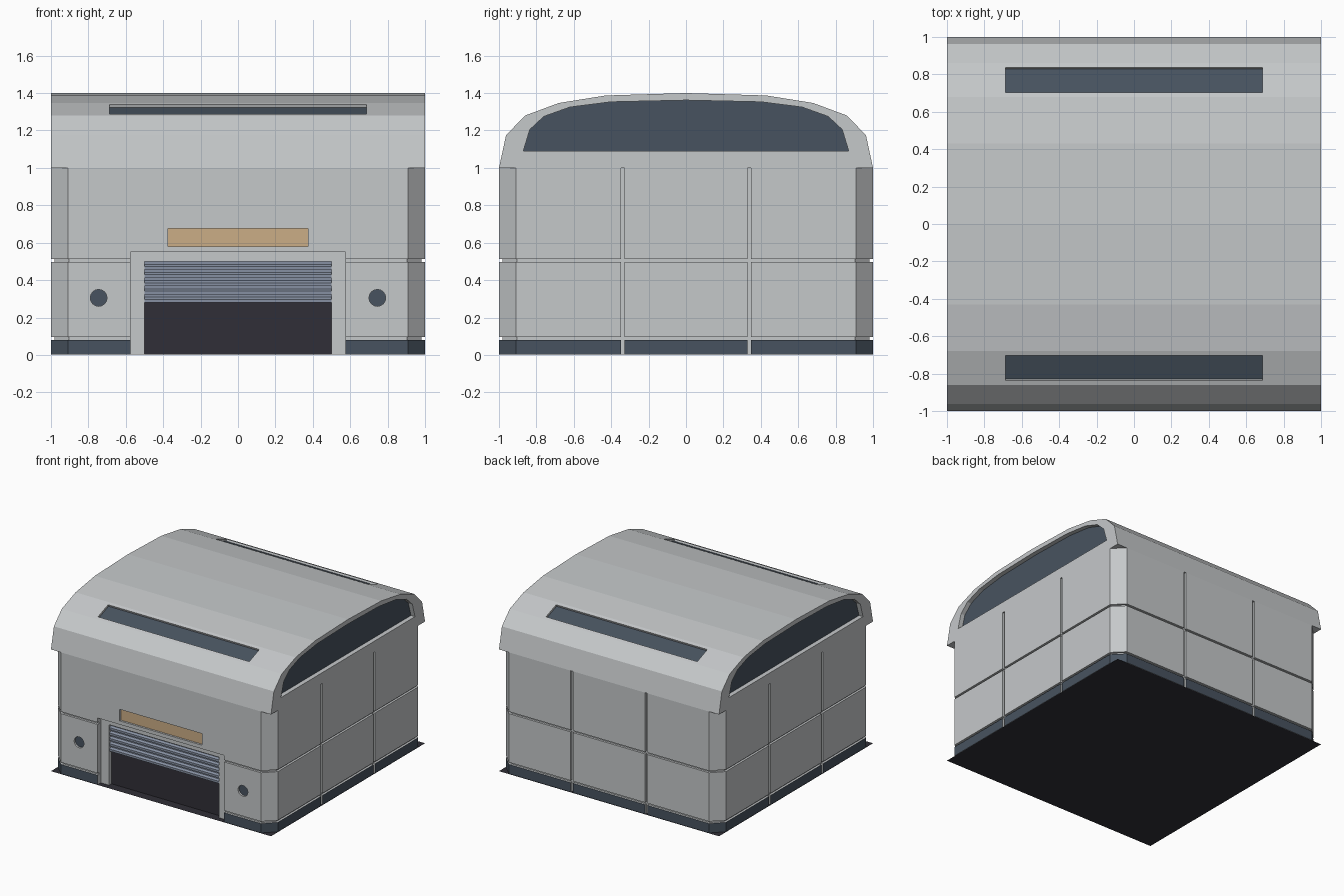
import bpy, bmesh, math
from mathutils import Matrix, Vector

if "Cube" in bpy.data.objects:
    bpy.data.objects.remove(bpy.data.objects["Cube"], do_unlink=True)


def material(name, rgb):
    m = bpy.data.materials.new(name)
    m.use_nodes = True
    m.diffuse_color = (*rgb, 1)
    m.node_tree.nodes["Principled BSDF"].inputs["Base Color"].default_value = (*rgb, 1)
    return m


PALE = material("pale grey panel", (0.56, 0.58, 0.59))
SLATE = material("slate blue", (0.064, 0.086, 0.115))
STEEL = material("steel blue shutter", (0.24, 0.28, 0.36))
DARK = material("near black", (0.03, 0.028, 0.038))
AMBER = material("dull amber", (0.60, 0.42, 0.24))


def finish(name, bm, *mats):
    bmesh.ops.recalc_face_normals(bm, faces=bm.faces)
    me = bpy.data.meshes.new(name)
    bm.to_mesh(me)
    bm.free()
    for m in mats:
        me.materials.append(m)
    ob = bpy.data.objects.new(name, me)
    bpy.context.scene.collection.objects.link(ob)
    return ob


def prism(name, pts, axis, a, b, mat):
    """Extrude a 2D outline along x or y."""
    bm = bmesh.new()
    place = (lambda p, d: (d, p[0], p[1])) if axis == "x" else (lambda p, d: (p[0], d, p[1]))
    lo = [bm.verts.new(place(p, a)) for p in pts]
    hi = [bm.verts.new(place(p, b)) for p in pts]
    bm.faces.new(lo)
    bm.faces.new(hi)
    n = len(pts)
    for i in range(n):
        j = (i + 1) % n
        bm.faces.new((lo[i], lo[j], hi[j], hi[i]))
    return finish(name, bm, mat)


def rect(u, v0, v1):
    return [(-u, v0), (u, v0), (u, v1), (-u, v1)]


def box(name, centre, size, mat, tilt=0):
    bm = bmesh.new()
    bmesh.ops.create_cube(bm, size=1, matrix=Matrix.Translation(centre)
                          @ Matrix.Rotation(tilt, 4, "X")
                          @ Matrix.Diagonal((*size, 1)))
    return finish(name, bm, mat)


def cut(target, cutters):
    """Subtract each cutter, bake the result and remove the cutters."""
    for c in cutters:
        c.hide_render = True
        mod = target.modifiers.new("cut", "BOOLEAN")
        mod.operation, mod.solver, mod.object = "DIFFERENCE", "EXACT", c
    bpy.context.view_layer.update()
    dg = bpy.context.evaluated_depsgraph_get()
    me = bpy.data.meshes.new_from_object(target.evaluated_get(dg))
    target.modifiers.clear()
    target.data = me
    for c in cutters:
        bpy.data.objects.remove(c, do_unlink=True)


def mirrored(half):
    return half + [(-u, v) for u, v in reversed(half) if u != 0]


# Walls: chamfered square lofted upward, with pinched horizontal grooves
CH, G = 0.09, 0.018


def octagon(inset):
    h, c = 1 - inset, 1 - CH - inset * 0.41
    return [(c, -h), (h, -c), (h, c), (c, h), (-c, h), (-h, c), (-h, -c), (-c, -h)]


levels = [(0.003, 0), (0.08, 0), (0.08, G), (0.097, G), (0.097, 0), (0.497, 0),
          (0.497, G), (0.513, G), (0.513, 0), (1.0, 0)]
bm = bmesh.new()
rings = [[bm.verts.new((x, y, z)) for x, y in octagon(i)] for z, i in levels]
bm.faces.new(rings[0])
bm.faces.new(rings[-1])
for k in range(len(rings) - 1):
    for i in range(8):
        j = (i + 1) % 8
        f = bm.faces.new((rings[k][i], rings[k][j], rings[k + 1][j], rings[k + 1][i]))
        f.material_index = 1 if k == 0 else 0     # dark plinth band
walls = finish("walls", bm, PALE, SLATE)

# Vertical panel grooves on the sides and back, recesses on the front
VENT = [(0.045 * math.cos(t * math.tau / 16), 0.305 + 0.045 * math.sin(t * math.tau / 16))
        for t in range(16)]
FRAME, OPEN = -0.96, -0.925
SIGN = rect(0.375, 0.58, 0.675)
cutters = []
for s in (-1, 1):
    for t in (-0.338, 0.338):
        cutters.append(box("side_groove", (s * 1.03, t, 0.5), (0.1, 0.02, 1.2), PALE))
    cutters.append(box("back_groove", (s * 0.338, 1.03, 0.5), (0.02, 0.1, 1.2), PALE))
    cutters.append(prism("vent_hole", [(u + s * 0.745, v) for u, v in VENT], "y", -1.1, -0.98, PALE))
cutters.append(prism("frame_recess", rect(0.575, -0.1, 0.55), "y", -1.1, FRAME, PALE))
cutters.append(prism("door_recess", rect(0.5, -0.1, 0.5), "y", -1.1, OPEN, PALE))
cutters.append(prism("sign_recess", SIGN, "y", -1.1, -0.98, PALE))
cut(walls, cutters)

# Ground plate
bm = bmesh.new()
bmesh.ops.create_grid(bm, x_segments=1, y_segments=1, size=1)
finish("ground_plate", bm, DARK)

# Barrel roof with end windows and skylights let into it
ROOF = mirrored([(-1, 1.0), (-0.962, 1.175), (-0.86, 1.28), (-0.68, 1.347), (-0.43, 1.387), (0, 1.4)])
GLASS = mirrored([(-0.87, 1.09), (-0.835, 1.205), (-0.76, 1.275), (-0.62, 1.325), (-0.4, 1.353), (0, 1.362)])
roof = prism("roof", ROOF, "x", -1, 1, PALE)
slope = math.atan2(0.067, 0.18)
cutters = []
for s, side in ((-1, "right"), (1, "left")):
    cutters.append(prism("window_recess", GLASS, "x", s * 0.96, s * 1.1, PALE))
    prism(side + "_end_window", GLASS, "x", s * 0.958, s * 0.963, SLATE)
for s, side in ((-1, "front"), (1, "back")):
    mid = Vector((0, s * 0.77, 1.3135))
    normal = Vector((0, s * math.sin(slope), math.cos(slope)))
    cutters.append(box("skylight_recess", mid + normal * 0.02, (1.375, 0.14, 0.08), PALE, -s * slope))
    box(side + "_skylight", mid - normal * 0.019, (1.375, 0.14, 0.006), SLATE, -s * slope)
cut(roof, cutters)

# Front details: vents, sign, door panel
for s, side in ((-1, "right"), (1, "left")):
    prism(side + "_vent", [(u + s * 0.745, v) for u, v in VENT], "y", -0.984, -0.979, SLATE)
prism("sign_panel", SIGN, "y", -0.984, -0.979, AMBER)
prism("door_panel", rect(0.5, 0.003, 0.5), "y", OPEN - 0.004, OPEN + 0.001, DARK)

# Half-raised shutter made of ridged slats
SLATS, TOP, BOTTOM = 5, 0.5, 0.28
step = (TOP - BOTTOM) / SLATS
ridge = [(OPEN, BOTTOM)]
for k in range(SLATS):
    z = BOTTOM + k * step
    ridge += [(OPEN - 0.028, z), (OPEN - 0.028, z + step * 0.4),
              (OPEN - 0.012, z + step * 0.65), (OPEN - 0.012, z + step)]
ridge.append((OPEN, TOP))
prism("shutter", ridge, "x", -0.5, 0.5, STEEL)
